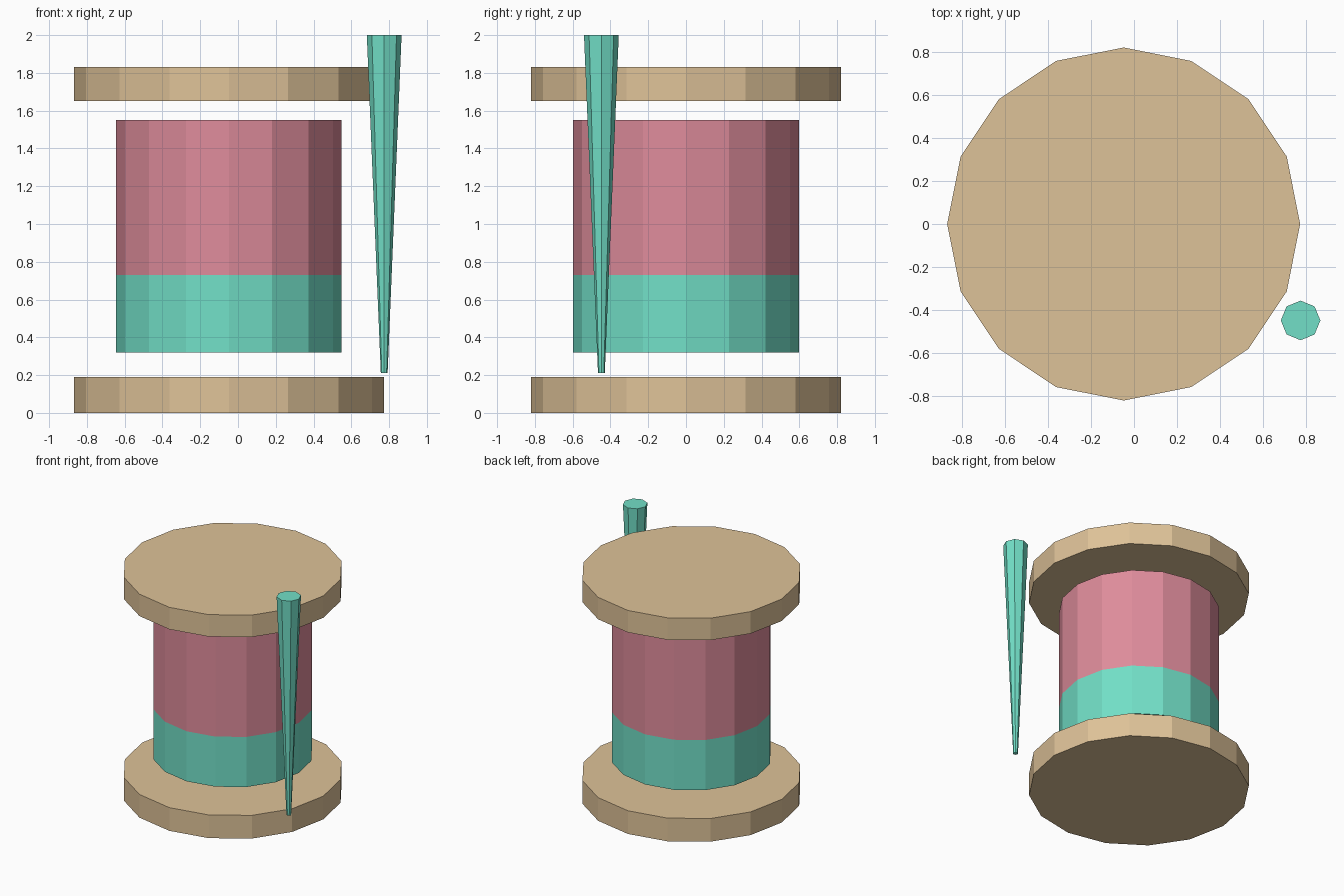
import bpy
import bmesh
from mathutils import Matrix

cube = bpy.data.objects.get("Cube")
if cube:
    bpy.data.objects.remove(cube, do_unlink=True)


def material(name, rgb):
    # sRGB bytes to linear
    lin = [((c / 255 + 0.055) / 1.055) ** 2.4 for c in rgb]
    mat = bpy.data.materials.new(name)
    mat.use_nodes = True
    mat.diffuse_color = (*lin, 1)
    mat.node_tree.nodes["Principled BSDF"].inputs["Base Color"].default_value = (*lin, 1)
    return mat


WOOD = material("tan wood", (222, 194, 152))
PINK = material("pink thread", (222, 140, 155))
TEAL = material("teal thread", (114, 223, 199))


def turned(name, centre, bottom, top, r_bottom, r_top, sides, mats, split=None):
    """Capped upright prism or cone, optionally recoloured below a height."""
    bm = bmesh.new()
    place = Matrix.Translation((*centre, (bottom + top) / 2))
    bmesh.ops.create_cone(bm, cap_ends=True, segments=sides, radius1=r_bottom,
                          radius2=r_top, depth=top - bottom, matrix=place)
    # Rotate so that a corner points along +x
    corner = max(bm.verts, key=lambda v: v.co.x).co
    if abs(corner.y - centre[1]) > 0.001:
        bmesh.ops.rotate(bm, verts=bm.verts, cent=(*centre, 0),
                         matrix=Matrix.Rotation(3.14159265 / sides, 3, "Z"))
    if split:
        bmesh.ops.bisect_plane(bm, geom=bm.verts[:] + bm.edges[:] + bm.faces[:],
                               plane_co=(0, 0, split), plane_no=(0, 0, 1))
        for face in bm.faces:
            face.material_index = int(face.calc_center_median().z < split)
    mesh = bpy.data.meshes.new(name)
    bm.to_mesh(mesh)
    bm.free()
    for mat in mats:
        mesh.materials.append(mat)
    obj = bpy.data.objects.new(name, mesh)
    bpy.context.collection.objects.link(obj)
    return obj


AXIS = (-0.048, 0)

# Spool ends
turned("bottom_disc", AXIS, 0, 0.19, 0.82, 0.82, 16, [WOOD])
turned("top_disc", AXIS, 1.65, 1.83, 0.82, 0.82, 16, [WOOD])

# Wound thread in two colours
turned("thread_roll", AXIS, 0.32, 1.55, 0.597, 0.597, 16, [PINK, TEAL], split=0.73)

# Tapered needle beside the spool
turned("needle", (0.774, -0.448), 0.21, 2, 0.018, 0.092, 8, [TEAL])
